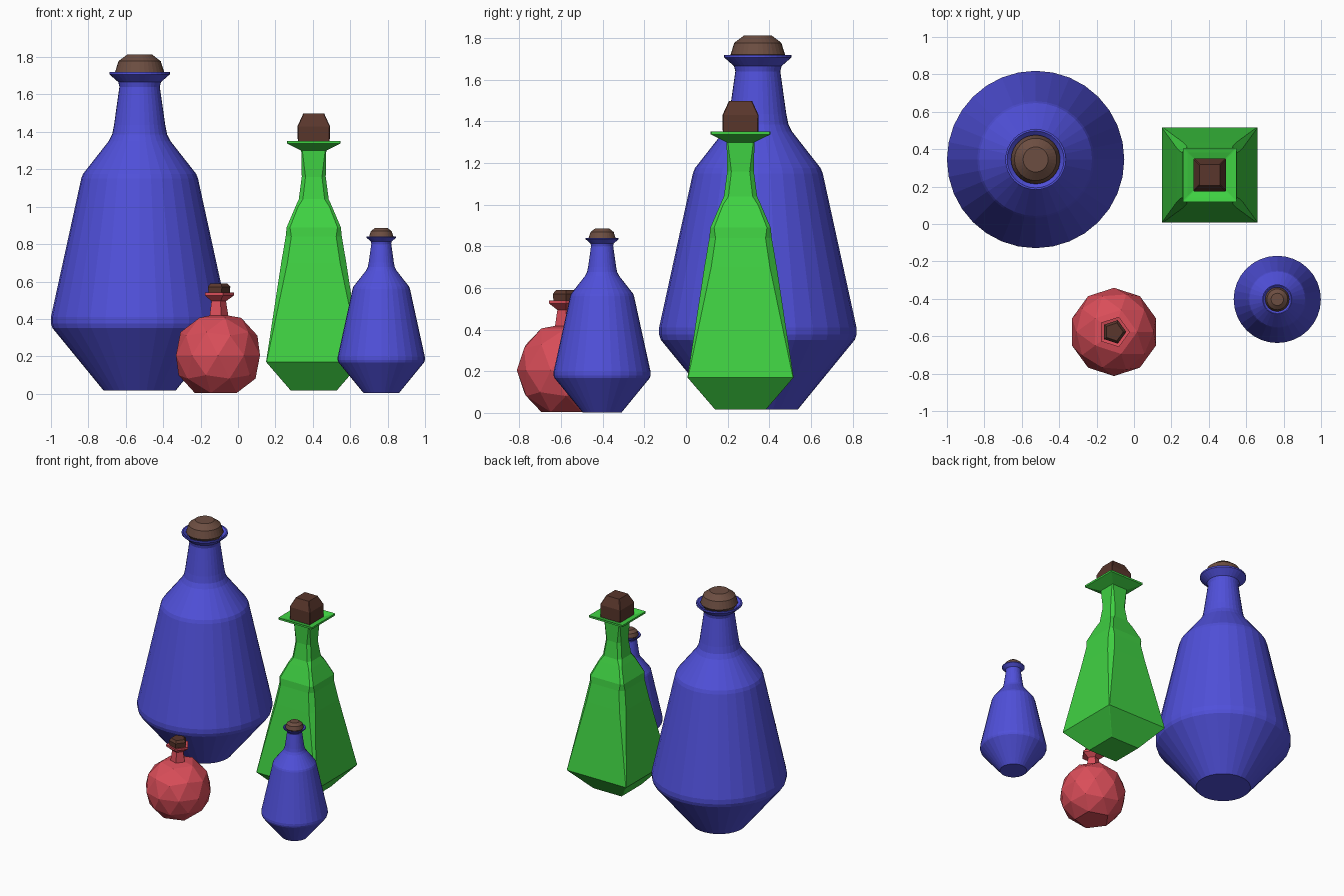
import bpy, bmesh
from math import sin, cos, pi

if "Cube" in bpy.data.objects:
    bpy.data.objects.remove(bpy.data.objects["Cube"])


def material(name, rgb):
    m = bpy.data.materials.new(name)
    m.diffuse_color = (*rgb, 1)
    m.use_nodes = True
    m.node_tree.nodes["Principled BSDF"].inputs["Base Color"].default_value = m.diffuse_color
    return m


BLUE = material("blue_glass", (0.08, 0.08, 0.70))
GREEN = material("green_glass", (0.05, 0.64, 0.055))
RED = material("red_glass", (0.70, 0.075, 0.10))
CORK = material("cork", (0.15, 0.075, 0.053))
DARK = material("dark_cork", (0.10, 0.037, 0.025))


def loft(bm, rings, cap_start=True, cap_end=True):
    """Skin a stack of equal-length point rings."""
    vs = [[bm.verts.new(p) for p in r] for r in rings]
    n = len(vs[0])
    for a, b in zip(vs, vs[1:]):
        for i in range(n):
            j = (i + 1) % n
            bm.faces.new((a[i], a[j], b[j], b[i]))
    if cap_start:
        bm.faces.new(vs[0][::-1])
    if cap_end:
        bm.faces.new(vs[-1])


def finish(bm, name, loc, mat, scale=1):
    bmesh.ops.remove_doubles(bm, verts=bm.verts, dist=0.0005)
    bmesh.ops.recalc_face_normals(bm, faces=bm.faces)
    me = bpy.data.meshes.new(name)
    bm.to_mesh(me)
    bm.free()
    me.materials.append(mat)
    ob = bpy.data.objects.new(name, me)
    ob.location = loc
    ob.scale = (scale,) * 3
    bpy.context.collection.objects.link(ob)
    return ob


def circle(r, z, n):
    return [(r * cos(2 * pi * i / n), r * sin(2 * pi * i / n), z) for i in range(n)]


def square(h, c, z):
    """Square of half-width h with corners cut by c."""
    k = h - c
    return [(h, -k, z), (h, k, z), (k, h, z), (-k, h, z),
            (-h, k, z), (-h, -k, z), (-k, -h, z), (k, -h, z)]


def lathe(name, profile, n, loc, mat, scale=1):
    bm = bmesh.new()
    loft(bm, [circle(r, z, n) for r, z in profile])
    return finish(bm, name, loc, mat, scale)


# Round blue bottles, large and small
round_body = [(0.192, 0), (0.466, 0.335), (0.474, 0.36), (0.474, 0.395), (0.312, 1.135),
              (0.302, 1.16), (0.165, 1.335), (0.147, 1.37), (0.137, 1.42), (0.108, 1.625),
              (0.114, 1.65), (0.162, 1.692), (0.162, 1.704), (0.152, 1.704), (0.12, 1.675)]
round_cork = [(0.10, 1.66), (0.131, 1.705), (0.113, 1.762), (0.067, 1.797)]
for size, loc, s in (("large", (-0.526, 0.345, 0.016), 1),
                     ("small", (0.766, -0.403, 0.003), 0.4916)):
    lathe(size + "_round_bottle", round_body, 32, loc, BLUE, s)
    lathe(size + "_round_cork", round_cork, 32, loc, CORK, s)

# Square green bottle with cut corners: half-width, corner cut, height
square_loc = (0.405, 0.262, 0)
bm = bmesh.new()
loft(bm, [square(*p) for p in (
    (0.122, 0.003, 0.016), (0.255, 0.003, 0.17), (0.174, 0.033, 0.70), (0.15, 0.03, 0.84),
    (0.145, 0.018, 0.89), (0.098, 0.014, 1.00), (0.08, 0.022, 1.04), (0.064, 0.02, 1.16),
    (0.067, 0.006, 1.30), (0.144, 0.004, 1.338), (0.144, 0.004, 1.352),
    (0.12, 0.004, 1.345), (0.08, 0.004, 1.33))])
finish(bm, "square_bottle", square_loc, GREEN)
bm = bmesh.new()
loft(bm, [square(*p) for p in ((0.085, 0.004, 1.335), (0.087, 0.004, 1.43), (0.056, 0.004, 1.498))])
finish(bm, "square_cork", square_loc, DARK)

# Faceted red flask: icosphere without its poles, flat base, five-sided neck
R, ZC = 0.236, 0.205
flask_loc = (-0.107, -0.577, 0)
bm = bmesh.new()
bmesh.ops.create_icosphere(bm, subdivisions=2, radius=R)
bmesh.ops.delete(bm, geom=[v for v in bm.verts if abs(v.co.z) > 0.95 * R], context='VERTS')
bmesh.ops.translate(bm, verts=bm.verts, vec=(0, 0, ZC))
bmesh.ops.contextual_create(bm, geom=[e for e in bm.edges if e.is_boundary
                                      and e.verts[0].co.z < ZC])
top = max(bm.verts, key=lambda v: v.co.z).co.copy()
ring_r = top.xy.length
loft(bm, [circle(r, z, 5) for r, z in (
    (ring_r, top.z), (0.055, 0.418), (0.043, 0.495), (0.085, 0.525), (0.085, 0.54),
    (0.06, 0.535))], cap_start=False)
finish(bm, "faceted_flask", flask_loc, RED)
lathe("flask_cork", [(0.062, 0.53), (0.066, 0.572), (0.05, 0.59)], 5, flask_loc, DARK)
